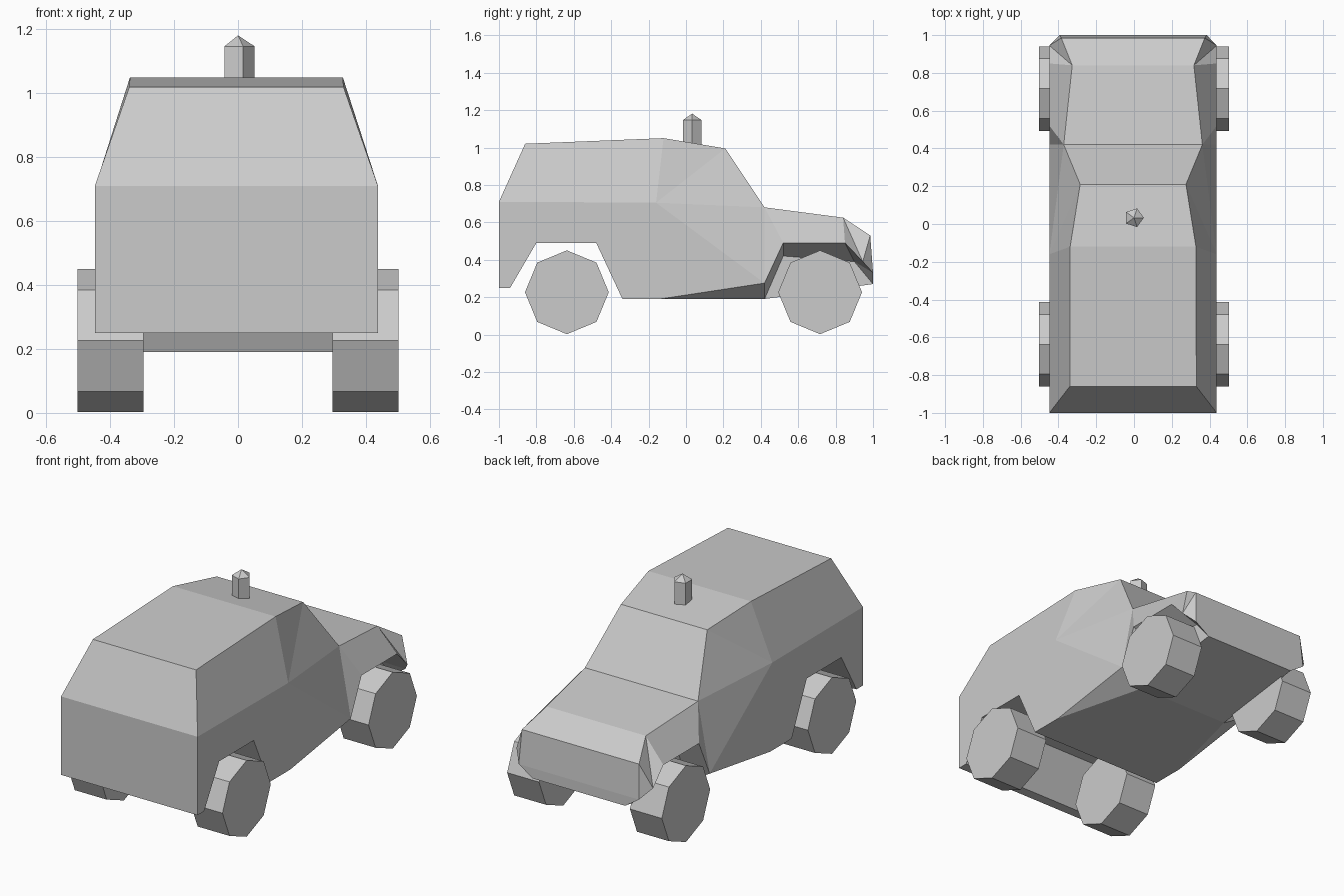
import bpy, bmesh
from math import cos, sin, pi
from mathutils import Vector

if "Cube" in bpy.data.objects:
    bpy.data.objects.remove(bpy.data.objects["Cube"])


def add_mesh(name, verts, faces, loc=(0, 0, 0)):
    mesh = bpy.data.meshes.new(name)
    mesh.from_pydata(verts, [], faces)
    bm = bmesh.new()
    bm.from_mesh(mesh)
    bmesh.ops.recalc_face_normals(bm, faces=bm.faces)
    bm.to_mesh(mesh)
    bm.free()
    obj = bpy.data.objects.new(name, mesh)
    obj.location = loc
    bpy.context.collection.objects.link(obj)
    return obj


def prism(name, n, radius, base, axis_u, axis_v, axis, length, start=0, tip=0):
    """n-sided prism, optionally ending in a point."""
    u, v, w, base = map(Vector, (axis_u, axis_v, axis, base))
    verts = [base + radius * (cos(start + 2 * pi * i / n) * u + sin(start + 2 * pi * i / n) * v) + w * h
             for h in (0, length) for i in range(n)]
    faces = [(i, (i + 1) % n, n + (i + 1) % n, n + i) for i in range(n)]
    faces.append(tuple(range(n)))
    if tip:
        verts.append(base + w * (length + tip))
        faces += [(n + i, n + (i + 1) % n, 2 * n) for i in range(n)]
    else:
        faces.append(tuple(range(n, 2 * n)))
    return add_mesh(name, verts, faces)


# Body: a closed rim per side, running tail, roof, bonnet, nose, floor, rear arch
rim = [(.443, -1, .25), (.443, -1, .71), (.335, -.86, 1.02), (.333, -.12, 1.05),
       (.28, .21, .995), (.367, .42, .68), (.322, .84, .625), (.38, .985, .53),
       (.39, 1, .33), (.3, 1, .27), (.3, .42, .19), (.443, -.14, .19),
       (.443, -.34, .19), (.443, -.48, .49), (.443, -.8, .49), (.443, -.94, .25)]
# Door hub, front arch edge, wing tip and inner arch points
extra = [(.443, -.16, .705), (.443, .42, .275), (.443, .52, .49), (.443, .85, .49),
         (.443, .945, .39), (.3, .52, .42), (.3, .9, .39)]
# Side panels
side = [(1, 2, 3, 16), (16, 3, 4), (16, 4, 5), (16, 5, 17), (16, 17, 11),
        (16, 11, 12, 13), (16, 13, 14, 15, 0, 1),
        (5, 18, 17), (5, 6, 19, 18), (6, 20, 19), (6, 7, 20), (7, 8, 20),
        (17, 10, 11), (17, 18, 21, 10), (18, 19, 22, 21), (19, 20, 8, 22),
        (22, 8, 9), (21, 22, 9, 10)]
half = rim + extra
k, n = len(half), len(rim)
verts = half + [(-x, y, z) for x, y, z in half]
faces = side + [tuple(k + i for i in reversed(f)) for f in side]
faces += [(i, (i + 1) % n, k + (i + 1) % n, k + i) for i in range(n)]
add_mesh("car_body", verts, faces, (-.005, 0, 0))

# Four octagonal wheels
for end, y in (("front", -.637), ("back", .717)):
    for label, x in (("right", .295), ("left", -.502)):
        prism(f"{end}_{label}_wheel", 8, .224, (x, y, .226),
              (0, 1, 0), (0, 0, 1), (1, 0, 0), .207)

# Five-sided roof beacon with a pointed cap
prism("roof_beacon", 5, .052, (0, .033, 1.0), (1, 0, 0), (0, 1, 0), (0, 0, 1), .147, 0, .034)
